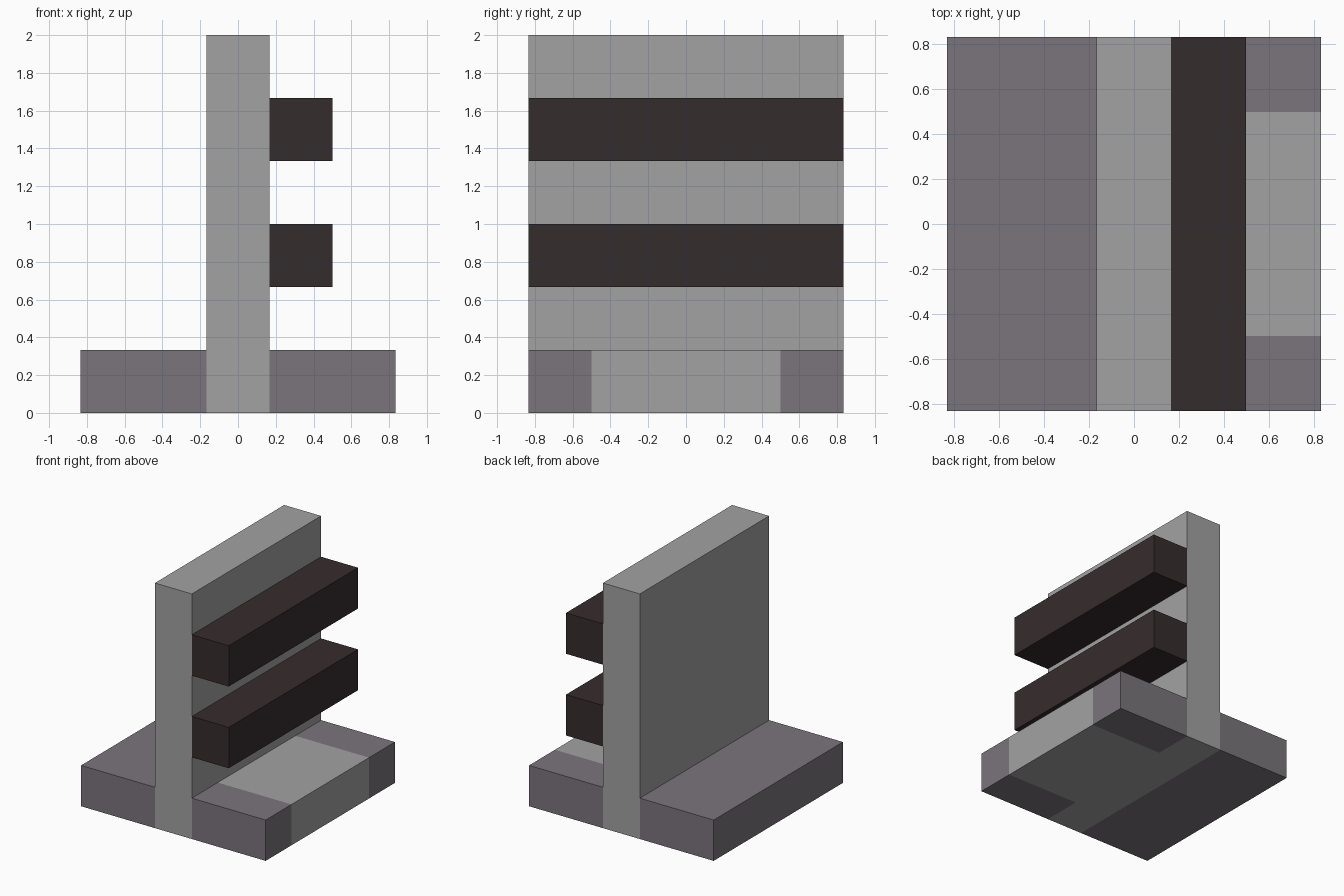
import bpy
import bmesh

if "Cube" in bpy.data.objects:
    bpy.data.objects.remove(bpy.data.objects["Cube"], do_unlink=True)

U = 1 / 3  # the whole model sits on a grid of this size


def make_material(name, rgb):
    mat = bpy.data.materials.new(name)
    mat.use_nodes = True
    color = (*rgb, 1.0)
    mat.diffuse_color = color
    mat.node_tree.nodes["Principled BSDF"].inputs["Base Color"].default_value = color
    return mat


def box(name, x, y, z, mat):
    """Box spanning the (low, high) ranges, given in grid units."""
    bm = bmesh.new()
    bmesh.ops.create_cube(bm, size=1)
    for v in bm.verts:
        v.co = [(r[0] if c < 0 else r[1]) * U for c, r in zip(v.co, (x, y, z))]
    mesh = bpy.data.meshes.new(name)
    bm.to_mesh(mesh)
    bm.free()
    mesh.materials.append(mat)
    obj = bpy.data.objects.new(name, mesh)
    bpy.context.collection.objects.link(obj)
    return obj


light_grey = make_material("light grey", (0.361, 0.361, 0.361))
purple_grey = make_material("purple grey", (0.195, 0.178, 0.202))
dark_brown = make_material("dark brown", (0.036, 0.025, 0.026))

FULL = (-2.5, 2.5)

# Upright wall through the middle
box("wall", (-0.5, 0.5), FULL, (0, 6), light_grey)

# Base: solid slab on one side, pale centre with two end blocks on the other
box("base_slab", (-2.5, -0.5), FULL, (0, 1), purple_grey)
box("base_centre", (0.5, 2.5), (-1.5, 1.5), (0, 1), light_grey)
box("base_front_end", (0.5, 2.5), (-2.5, -1.5), (0, 1), purple_grey)
box("base_back_end", (0.5, 2.5), (1.5, 2.5), (0, 1), purple_grey)

# Two rails along the wall
for name, bottom in (("lower_rail", 2), ("upper_rail", 4)):
    box(name, (0.5, 1.5), FULL, (bottom, bottom + 1), dark_brown)
